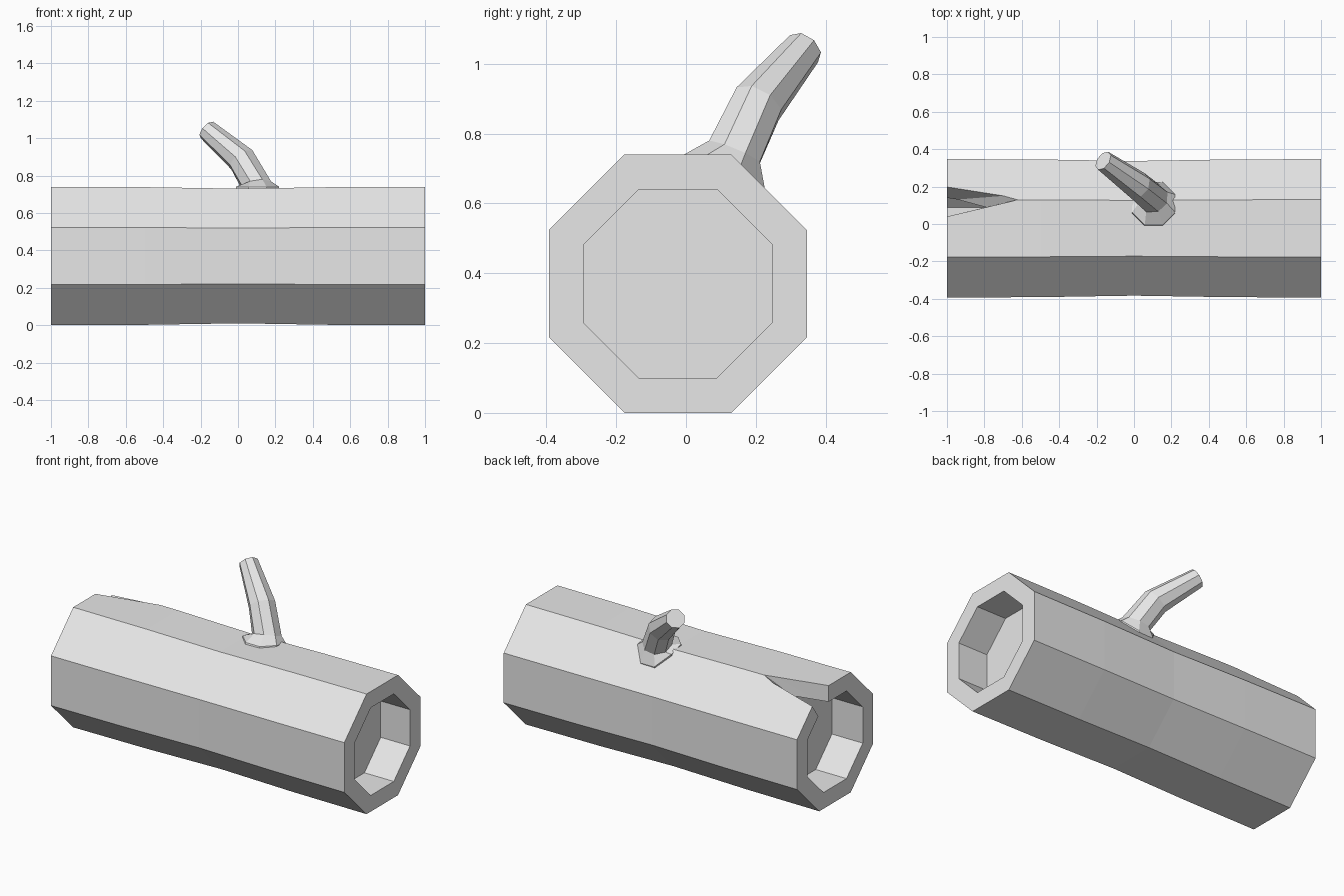
import bpy, bmesh, math
from mathutils import Vector

cube = bpy.data.objects.get("Cube")
if cube:
    bpy.data.objects.remove(cube, do_unlink=True)

grey = bpy.data.materials.new("plain grey")
grey.use_nodes = True
grey.diffuse_color = (0.8, 0.8, 0.8, 1)
grey.node_tree.nodes["Principled BSDF"].inputs["Base Color"].default_value = (0.8, 0.8, 0.8, 1)

SIDES = 8
AXIS_Y, AXIS_Z = -0.023, 0.37


def add_object(name, bm):
    bmesh.ops.recalc_face_normals(bm, faces=bm.faces)
    mesh = bpy.data.meshes.new(name)
    bm.to_mesh(mesh)
    bm.free()
    mesh.materials.append(grey)
    obj = bpy.data.objects.new(name, mesh)
    bpy.context.collection.objects.link(obj)
    return obj


def loft(name, rings):
    """Skin a list of equal rings and cap both ends."""
    bm = bmesh.new()
    loops = [[bm.verts.new(p) for p in ring] for ring in rings]
    for a, b in zip(loops, loops[1:]):
        for i in range(len(a)):
            j = (i + 1) % len(a)
            bm.faces.new((a[i], a[j], b[j], b[i]))
    bm.faces.new(loops[0])
    bm.faces.new(loops[-1])
    return add_object(name, bm)


def log_ring(x, apothem):
    r = apothem / math.cos(math.pi / SIDES)
    angles = [(i + 0.5) * math.tau / SIDES for i in range(SIDES)]
    return [(x, AXIS_Y + r * math.cos(a), AXIS_Z + r * math.sin(a)) for a in angles]


def branch_ring(centre, direction, radius):
    turn = Vector((0, 0, 1)).rotation_difference(Vector(direction).normalized())
    angles = [(i + 0.5) * math.tau / SIDES for i in range(SIDES)]
    return [Vector(centre) + turn @ Vector((radius * math.cos(a), radius * math.sin(a), 0))
            for a in angles]


# Log: slightly waisted eight-sided trunk with a recess in each end
profile = [(-0.79, 0.27), (-1, 0.27), (-1, 0.37), (-0.5, 0.368), (0, 0.36),
           (0.5, 0.368), (1, 0.37), (1, 0.27), (0.8, 0.27)]
log = loft("hollow_log", [log_ring(x, a) for x, a in profile])

# Split in the rim: tapered wedge cut through the wall
bm = bmesh.new()
for p in [(-1.02, 0.035, 0.84), (-1.02, 0.035, 0.6), (-1.02, 0.32, 0.84),
          (-1.02, 0.125, 0.56), (-0.45, 0.17, 0.84), (-0.824, 0.082, 0.62)]:
    bm.verts.new(p)
bmesh.ops.convex_hull(bm, input=bm.verts)
cutter = add_object("split_cutter", bm)
cutter.hide_render = True
cut = log.modifiers.new("split", "BOOLEAN")
cut.operation = "DIFFERENCE"
cut.solver = "EXACT"
cut.object = cutter
bpy.context.view_layer.objects.active = log
bpy.ops.object.modifier_apply(modifier=cut.name)
bpy.data.objects.remove(cutter, do_unlink=True)

# Branch: flared foot following the log surface, bent stub with a cut end
foot = []
for p in branch_ring((0.105, 0.11, 0), (0, 0, 1), 0.125):
    p.z = min(0.74, 0.87 - p.y)
    foot.append(p)
buried = [p - Vector((0, 0.02, 0.05)) for p in foot]
neck = branch_ring((0.1, 0.138, 0.745), (-0.15, 0.38, 0.9), 0.085)
bend = branch_ring((0.02, 0.205, 0.885), (-0.55, 0.45, 0.75), 0.078)
tip = branch_ring((-0.165, 0.338, 1.043), (-0.7, 0.5, 0.6), 0.056)
loft("branch_stub", [buried, foot, neck, bend, tip])
